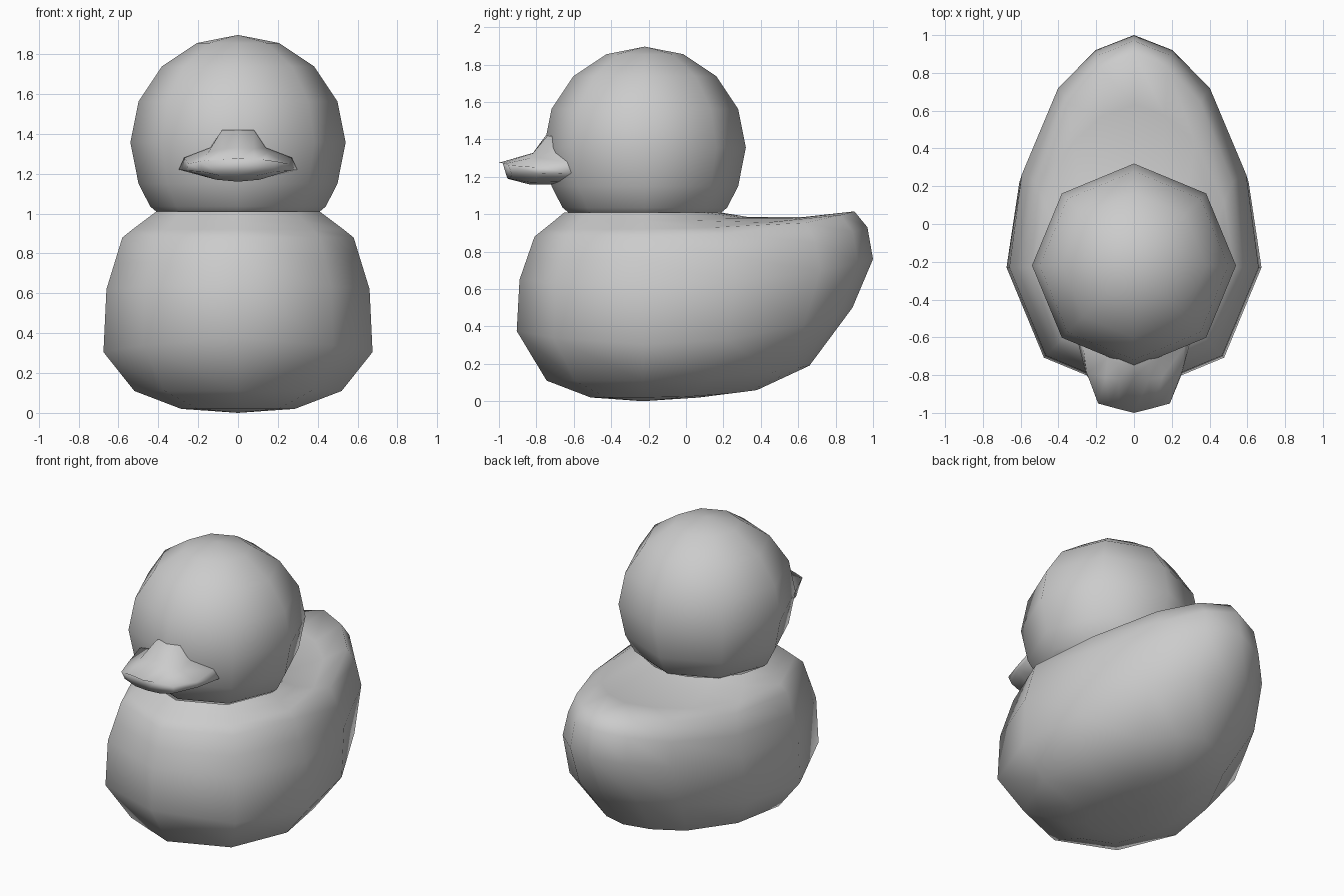
import bpy, bmesh, math

if "Cube" in bpy.data.objects:
    bpy.data.objects.remove(bpy.data.objects["Cube"])


def loft(name, rings, start_cap=None, end_cap=None):
    """Skin closed rings of equal length; caps are None, 'face' or a pole point."""
    bm = bmesh.new()
    loops = [[bm.verts.new(p) for p in r] for r in rings]
    n = len(loops[0])
    for a, b in zip(loops, loops[1:]):
        for i in range(n):
            j = (i + 1) % n
            bm.faces.new((a[i], a[j], b[j], b[i]))
    for loop, cap in ((loops[0], start_cap), (loops[-1], end_cap)):
        if cap == 'face':
            bm.faces.new(loop)
        elif cap:
            pole = bm.verts.new(cap)
            for i in range(n):
                bm.faces.new((loop[i], loop[(i + 1) % n], pole))
    bmesh.ops.recalc_face_normals(bm, faces=bm.faces)
    me = bpy.data.meshes.new(name)
    bm.to_mesh(me)
    bm.free()
    me.shade_smooth()
    ob = bpy.data.objects.new(name, me)
    bpy.context.collection.objects.link(ob)
    return ob


def mirror_ring(half):
    """Half ring whose first and last points lie on x = 0."""
    return half + [(-x, y, z) for x, y, z in reversed(half[1:-1])]


# Body: tilted rings, round in front and stretched back into the tail
CY = -0.23
# front y, front z, side x, side z, back y, back z
body_rings = [
    (-0.65, 1.01, 0.41, 1.01, 0.18, 1.01),
    (-0.71, 0.96, 0.47, 0.965, 0.33, 0.985),
    (-0.76, 0.92, 0.53, 0.92, 0.63, 0.985),
    (-0.81, 0.88, 0.58, 0.88, 0.90, 1.015),
    (-0.85, 0.765, 0.62, 0.75, 0.97, 0.93),
    (-0.89, 0.65, 0.66, 0.62, 1.00, 0.76),
    (-0.905, 0.375, 0.675, 0.305, 0.89, 0.50),
    (-0.745, 0.11, 0.52, 0.11, 0.66, 0.19),
    (-0.51, 0.02, 0.285, 0.02, 0.38, 0.06),
    (-0.37, 0.01, 0.14, 0.01, 0.07, 0.02),
]
back_curve = [(0.9, 0.4), (0.61, 0.77), (0.31, 0.935), (0, 1)]


def body_ring(fy, fz, sx, sz, by, bz):
    d = math.sqrt(0.5)
    half = [(0, fy, fz), (sx * d, CY + (fy - CY) * d, (fz + sz) / 2), (sx, CY, sz)]
    for fx, t in back_curve:
        half.append((sx * fx, CY + (by - CY) * t, sz + (bz - sz) * t ** 2.3))
    return mirror_ring(half)


loft("body", [body_ring(*r) for r in body_rings], end_cap=(0, CY, 0))

# Head: eight-sided ball cut off at the neck
R, HZ = 0.54, 1.356
profile = [(R * math.sin(k * math.pi / 8), HZ + R * math.cos(k * math.pi / 8)) for k in range(1, 6)]
profile += [(0.44, 1.035), (0.41, 1.01)]
HY = -0.22
head_rings = [[(r * math.sin(a * math.pi / 4), HY + r * math.cos(a * math.pi / 4), z)
               for a in range(8)] for r, z in profile]
loft("head", head_rings, start_cap=(0, HY, HZ + R))

# Beak: three half sections from tip to root, plus one buried in the head
beak_halves = [
    [(0, -1.0, 1.275), (0.08, -0.98, 1.272), (0.13, -0.965, 1.27), (0.19, -0.95, 1.262),
     (0.18, -0.93, 1.21), (0.09, -0.945, 1.19), (0, -0.955, 1.19)],
    [(0, -0.81, 1.33), (0.08, -0.82, 1.325), (0.15, -0.81, 1.305), (0.25, -0.79, 1.25),
     (0.255, -0.79, 1.215), (0.11, -0.83, 1.17), (0, -0.84, 1.16)],
    [(0, -0.75, 1.42), (0.08, -0.74, 1.42), (0.14, -0.71, 1.33), (0.27, -0.645, 1.28),
     (0.297, -0.625, 1.22), (0.11, -0.69, 1.173), (0, -0.69, 1.16)],
]
beak_halves.append([(x * 0.75, -0.5, 1.27 + (z - 1.27) * 0.8) for x, y, z in beak_halves[2]])
loft("beak", [mirror_ring(h) for h in beak_halves], 'face', 'face')
